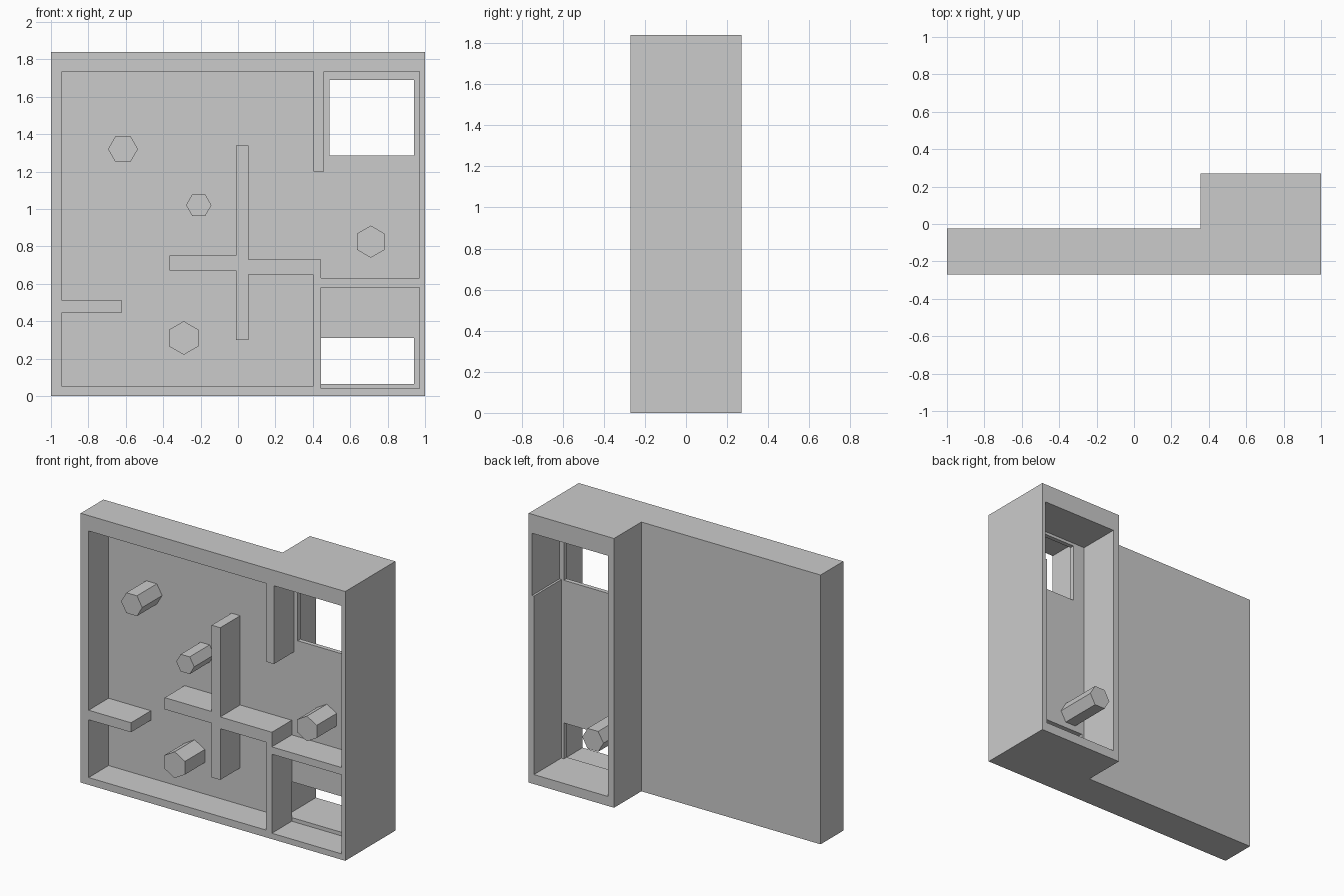
import bpy, math

if "Cube" in bpy.data.objects:
    bpy.data.objects.remove(bpy.data.objects["Cube"])

FRONT, PANEL_F, PANEL_B, BACK = -0.27, -0.055, -0.025, 0.27


def rect(x0, z0, x1, z1):
    return [(x0, z0), (x1, z0), (x1, z1), (x0, z1)]


def hexagon(x, z, r, turn=0.0):
    return [(x + r * math.cos(math.radians(60 * i + turn)),
             z + r * math.sin(math.radians(60 * i + turn))) for i in range(6)]


def slab(name, y0, y1, *loops):
    """Extrude a front-view outline (first loop) with holes (other loops) from y0 to y1."""
    cu = bpy.data.curves.new(name + "_profile", 'CURVE')
    cu.dimensions = '2D'
    cu.fill_mode = 'BOTH'
    cu.extrude = (y1 - y0) / 2
    for loop in loops:
        sp = cu.splines.new('POLY')
        sp.points.add(len(loop) - 1)
        for p, (x, z) in zip(sp.points, loop):
            p.co = (x, z, 0, 1)
        sp.use_cyclic_u = True
    tmp = bpy.data.objects.new(name + "_tmp", cu)
    bpy.context.collection.objects.link(tmp)
    bpy.context.view_layer.update()
    dg = bpy.context.evaluated_depsgraph_get()
    me = bpy.data.meshes.new_from_object(tmp.evaluated_get(dg))
    bpy.data.objects.remove(tmp)
    me.name = name
    for poly in me.polygons:
        poly.use_smooth = False
    ob = bpy.data.objects.new(name, me)
    ob.rotation_euler.x = math.pi / 2
    ob.location.y = (y0 + y1) / 2
    bpy.context.collection.objects.link(ob)
    return ob


# Front frame with all maze walls: one winding cavity plus a lower compartment
maze = [(-.94, .05), (.40, .05), (.40, .65), (.055, .65), (.055, .30), (-.01, .30),
        (-.01, .67), (-.365, .67), (-.365, .75), (-.01, .75), (-.01, 1.34), (.055, 1.34),
        (.055, .73), (.445, .73), (.445, .63), (.97, .63), (.97, 1.735), (.46, 1.735),
        (.46, 1.20), (.405, 1.20), (.405, 1.735), (-.94, 1.735), (-.94, .51), (-.62, .51),
        (-.62, .445), (-.94, .445)]
slab("maze_frame", FRONT, PANEL_F, rect(-1, 0, 1, 1.84), maze, rect(.445, .04, .97, .58))

# Thin back panel with two windows
slab("back_panel", PANEL_F, PANEL_B, rect(-1, 0, 1, 1.84),
     rect(.49, 1.285, .94, 1.69), rect(.42, .065, .94, .31))

# Rear chute, open at the back
shaft = [(.40, .065), (.96, .065), (.96, 1.285), (.975, 1.285), (.975, 1.71), (.40, 1.71)]
slab("rear_chute", PANEL_B, BACK, rect(.355, 0, 1, 1.84), shaft)

# Hexagonal pegs in the maze
for i, (x, z, r, turn) in enumerate([(-.615, 1.32, .08, 0), (-.21, 1.02, .068, 0),
                                     (.71, .825, .086, 30), (-.29, .31, .09, 30)]):
    slab(f"maze_peg_{i + 1}", FRONT, PANEL_F, hexagon(x, z, r, turn))

# Peg inside the rear chute
slab("chute_peg", PANEL_B, BACK, hexagon(.515, .42, .08))
